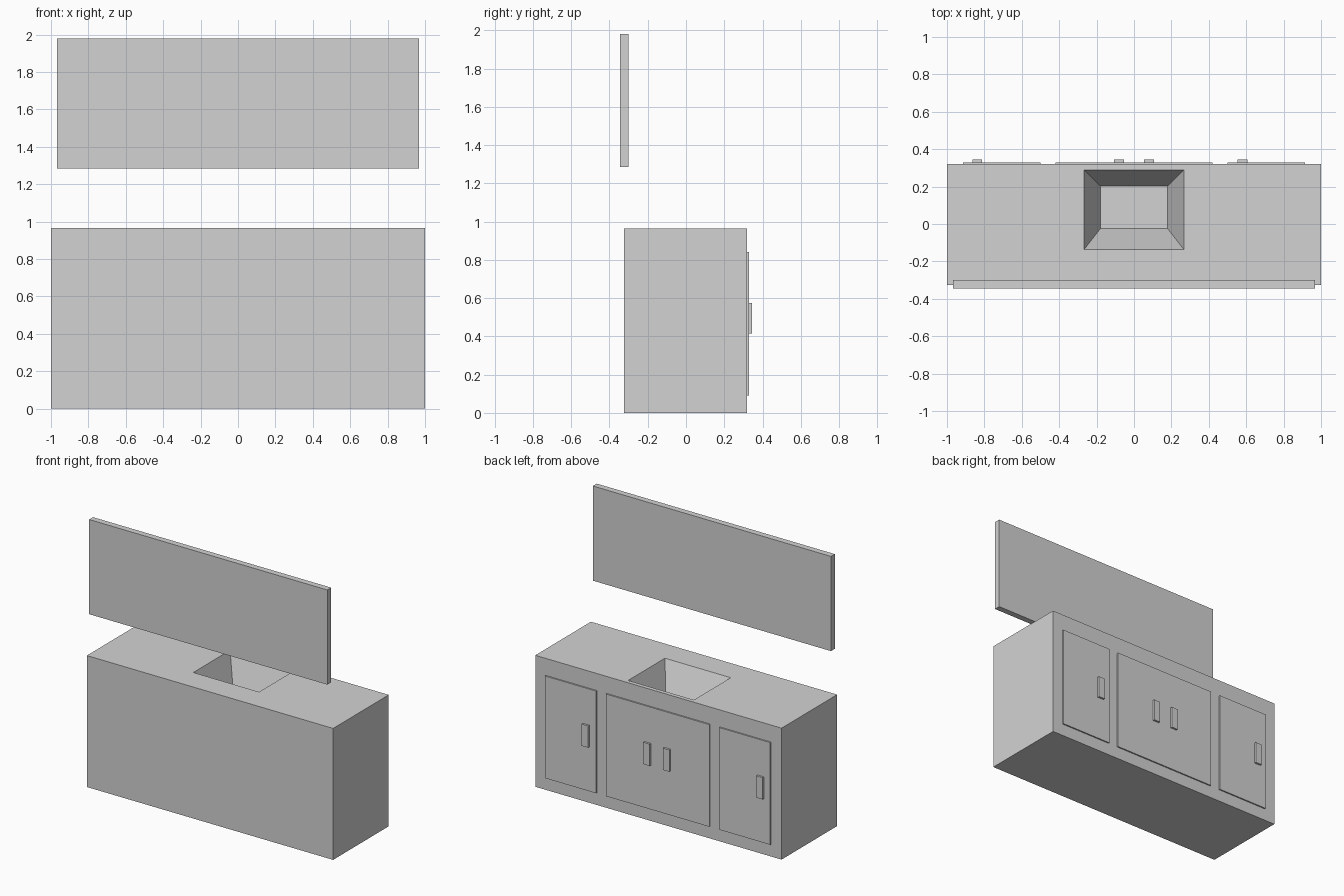
import bpy
import bmesh

if "Cube" in bpy.data.objects:
    bpy.data.objects.remove(bpy.data.objects["Cube"], do_unlink=True)

grey = bpy.data.materials.new("light_grey")
grey.use_nodes = True
colour = (0.65, 0.65, 0.65, 1)
grey.diffuse_color = colour
grey.node_tree.nodes["Principled BSDF"].inputs["Base Color"].default_value = colour


def finish(name, bm):
    bmesh.ops.recalc_face_normals(bm, faces=bm.faces)
    mesh = bpy.data.meshes.new(name)
    bm.to_mesh(mesh)
    bm.free()
    mesh.materials.append(grey)
    obj = bpy.data.objects.new(name, mesh)
    bpy.context.collection.objects.link(obj)
    return obj


def box(name, x, y, z):
    """Box from (min, max) pairs on each axis."""
    bm = bmesh.new()
    bmesh.ops.create_cube(bm, size=1)
    for v in bm.verts:
        v.co = [lo + (c + 0.5) * (hi - lo) for c, (lo, hi) in zip(v.co, (x, y, z))]
    return finish(name, bm)


BACK, TOP, DEPTH = 0.32, 0.965, 0.25


# Cabinet with a tapered basin sunk into its top: rings joined from base to basin floor
def cabinet():
    bm = bmesh.new()
    rings = []
    for half, y0, y1, z in ((1, -0.325, BACK, 0), (1, -0.325, BACK, TOP),
                            (0.267, -0.137, 0.29, TOP),
                            (0.18, -0.025, 0.203, TOP - DEPTH)):
        corners = ((-half, y0), (half, y0), (half, y1), (-half, y1))
        rings.append([bm.verts.new((x, y, z)) for x, y in corners])
    for low, high in zip(rings, rings[1:]):
        for i in range(4):
            j = (i + 1) % 4
            bm.faces.new((low[i], low[j], high[j], high[i]))
    bm.faces.new(rings[0])
    bm.faces.new(rings[-1])
    finish("cabinet", bm)


cabinet()

# Drain disc on the basin floor
bm = bmesh.new()
bmesh.ops.create_cone(bm, cap_ends=True, segments=32, radius1=0.03, radius2=0.03, depth=0.004)
drain = finish("drain", bm)
drain.location = (0, 0.035, TOP - DEPTH + 0.002)

# Doors, each with its own handle
doors = (("outer_right", -0.915, -0.50, -0.838),
         ("inner_right", -0.42, -0.001, -0.08),
         ("inner_left", 0.001, 0.42, 0.08),
         ("outer_left", 0.50, 0.915, 0.58))
for side, x0, x1, hx in doors:
    box(side + "_door", (x0, x1), (BACK, BACK + 0.01), (0.09, 0.84))
    box(side + "_handle", (hx - 0.026, hx + 0.026), (BACK + 0.01, 0.345), (0.415, 0.575))

# Wall panel floating above the front edge
box("wall_panel", (-0.967, 0.967), (-0.345, -0.3), (1.285, 1.98))
